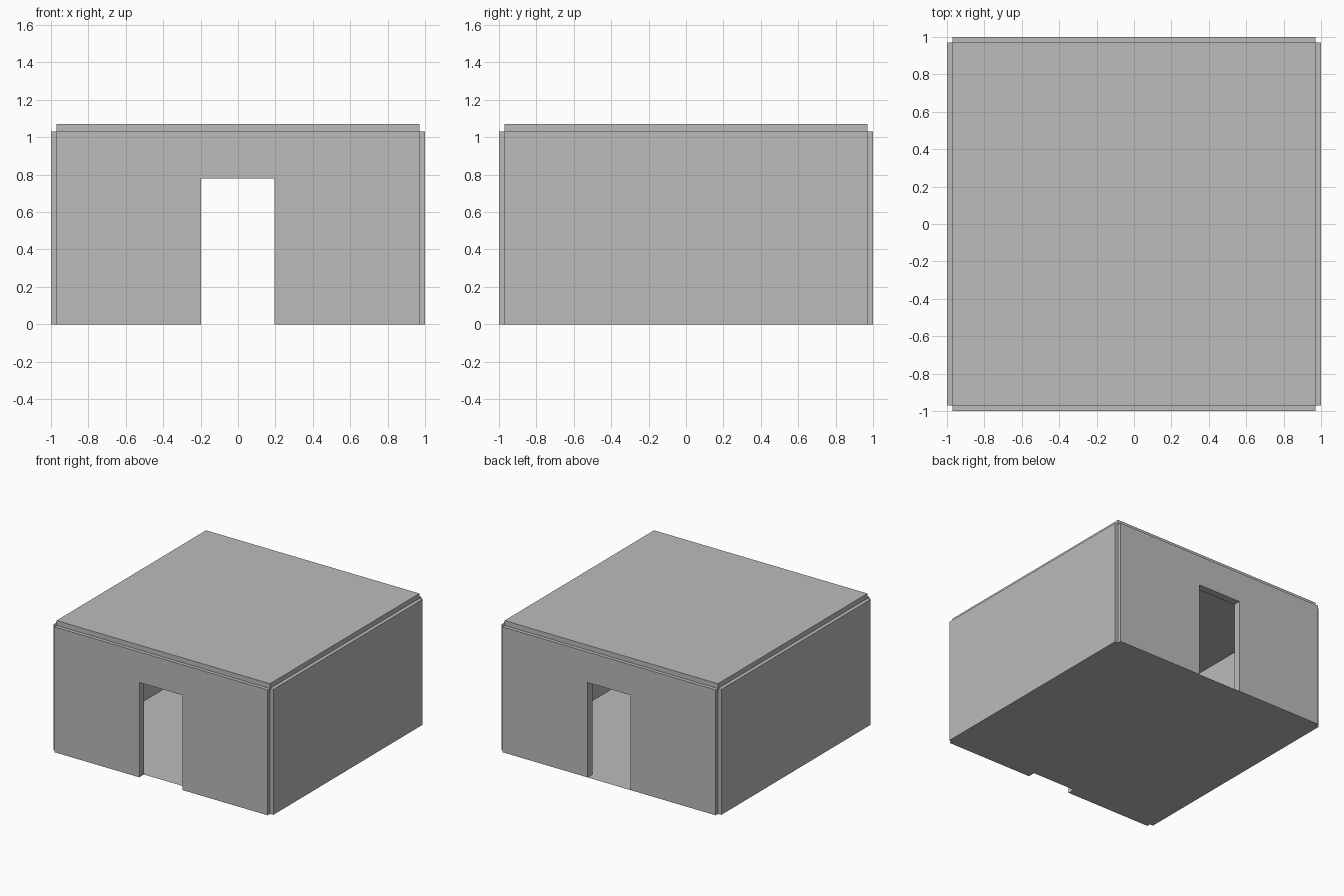
import bpy
import bmesh
from mathutils import Vector

cube = bpy.data.objects.get("Cube")
if cube:
    bpy.data.objects.remove(cube, do_unlink=True)

# Plain grey for the whole building
GREY = (0.5, 0.5, 0.5, 1.0)
grey = bpy.data.materials.new("plain_grey")
grey.use_nodes = True
grey.diffuse_color = GREY
grey.node_tree.nodes["Principled BSDF"].inputs["Base Color"].default_value = GREY

OUTER = 1.0          # outer face of the walls
THICK = 0.06         # wall thickness
SPAN = 0.97          # half length of each wall, roof and floor
WALL_TOP = 1.03
ROOF_TOP = 1.07
DOOR_LEFT, DOOR_RIGHT, DOOR_TOP = -0.197, 0.194, 0.78


def extrude_profile(name, points, offset):
    """Make one flat face from the points and, if offset, extrude it."""
    bm = bmesh.new()
    face = bm.faces.new([bm.verts.new(p) for p in points])
    if offset:
        result = bmesh.ops.extrude_face_region(bm, geom=[face], use_keep_orig=True)
        verts = [g for g in result["geom"] if isinstance(g, bmesh.types.BMVert)]
        bmesh.ops.translate(bm, verts=verts, vec=Vector(offset))
        bmesh.ops.recalc_face_normals(bm, faces=bm.faces)
    mesh = bpy.data.meshes.new(name)
    bm.to_mesh(mesh)
    bm.free()
    mesh.materials.append(grey)
    obj = bpy.data.objects.new(name, mesh)
    bpy.context.collection.objects.link(obj)
    return obj


# Front and back walls, each with a doorway open to the ground
door_wall = [(-SPAN, 0), (DOOR_LEFT, 0), (DOOR_LEFT, DOOR_TOP), (DOOR_RIGHT, DOOR_TOP),
             (DOOR_RIGHT, 0), (SPAN, 0), (SPAN, WALL_TOP), (-SPAN, WALL_TOP)]
for name, side in (("front_wall", -1), ("back_wall", 1)):
    extrude_profile(name, [(x, side * OUTER, z) for x, z in door_wall], (0, -side * THICK, 0))

# Solid side walls, stopping short of the corners
side_wall = [(-SPAN, 0), (SPAN, 0), (SPAN, WALL_TOP), (-SPAN, WALL_TOP)]
for name, side in (("right_wall", -1), ("left_wall", 1)):
    extrude_profile(name, [(side * OUTER, y, z) for y, z in side_wall], (-side * THICK, 0, 0))

# Flat roof slab
extrude_profile("roof", [(-SPAN, -SPAN, WALL_TOP), (SPAN, -SPAN, WALL_TOP),
                         (SPAN, SPAN, WALL_TOP), (-SPAN, SPAN, WALL_TOP)],
                (0, 0, ROOF_TOP - WALL_TOP))

# Thin floor, from the inside of the front wall to the outside of the back wall
front_edge = THICK - OUTER
extrude_profile("floor", [(-SPAN, front_edge, 0), (SPAN, front_edge, 0),
                          (SPAN, OUTER, 0), (-SPAN, OUTER, 0)], None)
